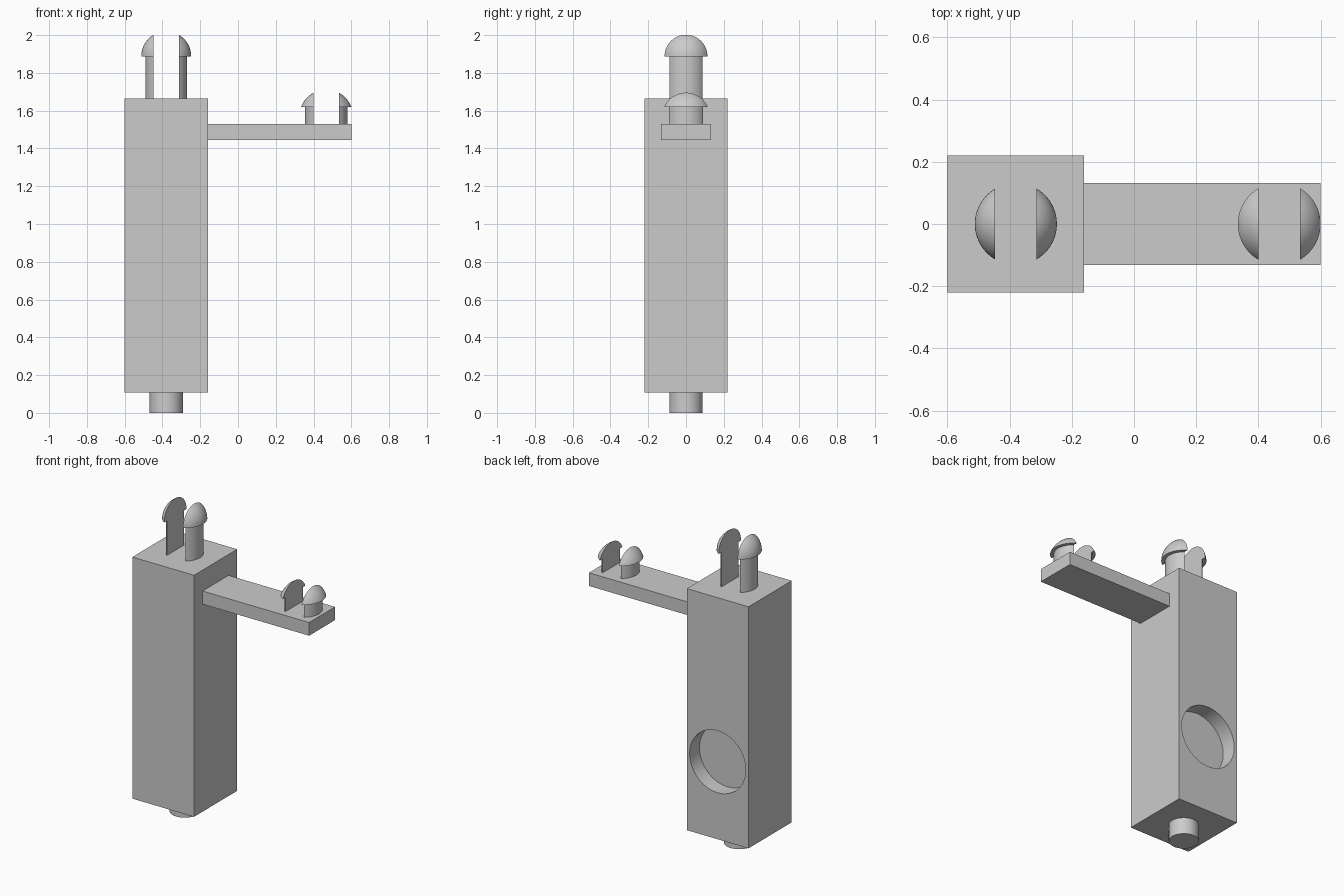
import bpy, bmesh
from math import pi, sin, cos, asin, sqrt, radians
from mathutils import Matrix, Vector

if "Cube" in bpy.data.objects:
    bpy.data.objects.remove(bpy.data.objects["Cube"])

GREY = (0.6, 0.6, 0.6, 1)
grey = bpy.data.materials.new("plain grey")
grey.use_nodes = True
grey.diffuse_color = GREY
grey.node_tree.nodes["Principled BSDF"].inputs["Base Color"].default_value = GREY


def finish(name, bm, location=(0, 0, 0)):
    bmesh.ops.recalc_face_normals(bm, faces=bm.faces)
    mesh = bpy.data.meshes.new(name)
    bm.to_mesh(mesh)
    bm.free()
    mesh.materials.append(grey)
    obj = bpy.data.objects.new(name, mesh)
    obj.location = location
    bpy.context.collection.objects.link(obj)
    bpy.ops.object.select_all(action='DESELECT')
    obj.select_set(True)
    bpy.context.view_layer.objects.active = obj
    return obj


def smooth():
    bpy.ops.object.shade_smooth_by_angle(angle=radians(30))


def box(name, low, high):
    low, high = Vector(low), Vector(high)
    bm = bmesh.new()
    bmesh.ops.create_cube(bm, size=1, matrix=Matrix.Translation((low + high) / 2)
                          @ Matrix.Diagonal((*(high - low), 1)))
    return finish(name, bm)


def cylinder(name, radius, depth, centre, tilt=0):
    bm = bmesh.new()
    bmesh.ops.create_cone(bm, cap_ends=True, segments=64, radius1=radius,
                          radius2=radius, depth=depth,
                          matrix=Matrix.Rotation(tilt, 4, 'X'))
    return finish(name, bm, centre)


def split_pin(name, location, stem_height, stem_r, head_r, sphere_r, half_gap):
    """Mushroom-headed pin, lathed, cut by a slot and mirrored across it."""
    drop = sqrt(max(sphere_r ** 2 - head_r ** 2, 0))
    start = asin(drop / sphere_r)
    profile = [(0, 0), (stem_r, 0), (stem_r, stem_height)]
    steps = 16
    for i in range(steps + 1):
        a = start + (pi / 2 - start) * i / steps
        profile.append((sphere_r * cos(a), stem_height - drop + sphere_r * sin(a)))
    bm = bmesh.new()
    verts = [bm.verts.new((r, 0, z)) for r, z in profile]
    edges = [bm.edges.new(pair) for pair in zip(verts, verts[1:])]
    bmesh.ops.spin(bm, geom=verts + edges, cent=(0, 0, 0), axis=(0, 0, 1),
                   angle=2 * pi, steps=64, use_duplicate=False)
    bmesh.ops.remove_doubles(bm, verts=bm.verts, dist=0.0001)
    bmesh.ops.bisect_plane(bm, geom=bm.verts[:] + bm.edges[:] + bm.faces[:],
                           plane_co=(half_gap, 0, 0), plane_no=(1, 0, 0),
                           clear_inner=True)
    bmesh.ops.holes_fill(bm, edges=[e for e in bm.edges if e.is_boundary], sides=0)
    pin = finish(name, bm, location)
    smooth()
    pin.modifiers.new("other half", 'MIRROR').use_axis[0] = True
    return pin


AXIS = -0.38  # column centre line

# Column with a round recess in its back
recess = cylinder("recess_cutter", 0.2, 0.2, (AXIS, 0.22, 0.607), pi / 2)
recess.hide_render = True
column = box("column", (-0.6, -0.22, 0.107), (-0.16, 0.22, 1.665))
cut = column.modifiers.new("recess", 'BOOLEAN')
cut.operation = 'DIFFERENCE'
cut.solver = 'EXACT'
cut.object = recess
bpy.context.view_layer.update()
bpy.ops.object.modifier_apply(modifier=cut.name)
bpy.data.objects.remove(recess)
smooth()

# Foot peg
cylinder("foot_peg", 0.088, 0.11, (AXIS, 0, 0.055))
smooth()

# Side arm
box("side_arm", (-0.16, -0.132, 1.445), (0.6, 0.132, 1.53))

# Split pins on the column and on the arm
split_pin("column_pin", (AXIS, 0, 1.66), 0.228, 0.11, 0.132, 0.132, 0.067)
split_pin("arm_pin", (0.467, 0, 1.525), 0.095, 0.112, 0.133, 0.142, 0.067)
